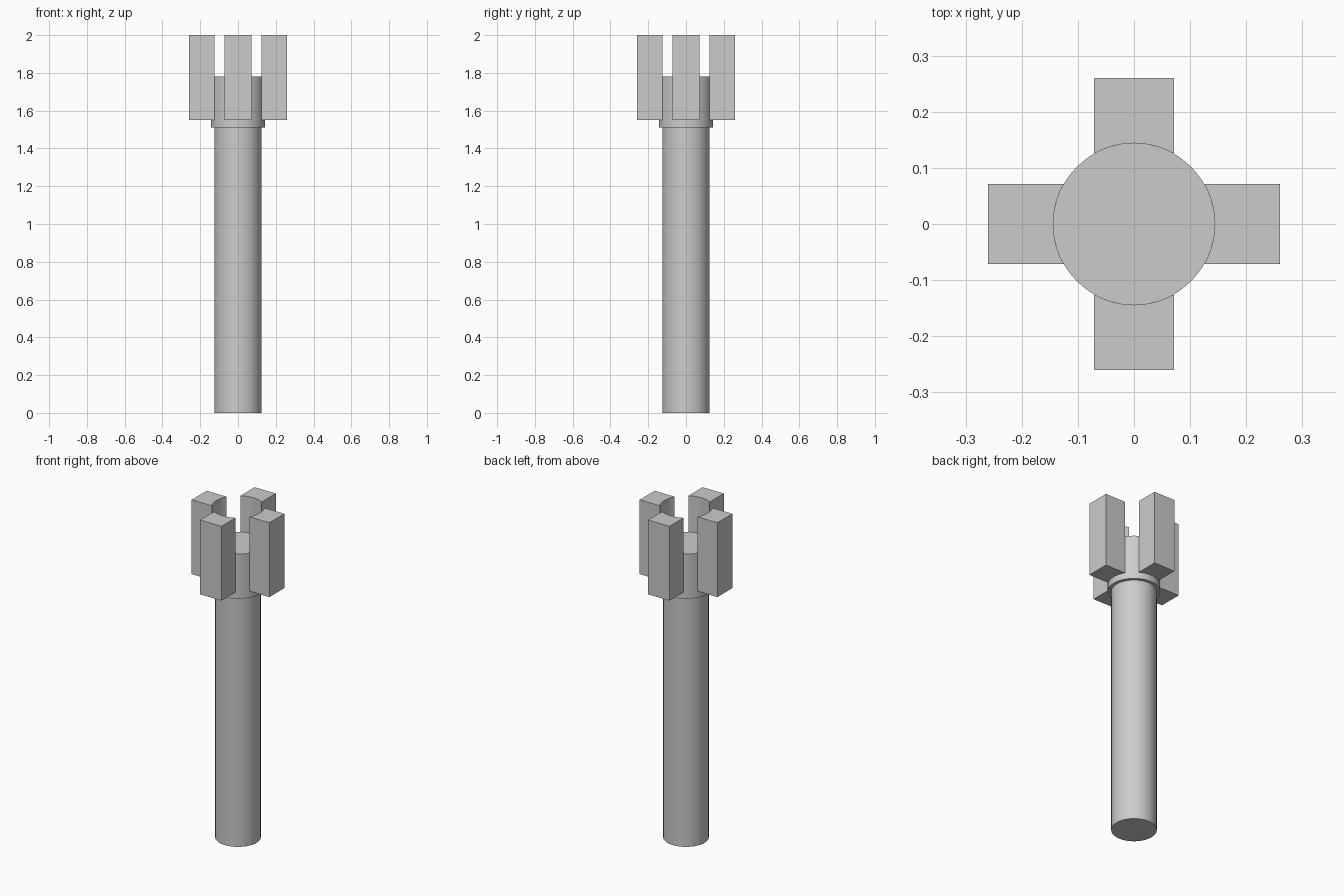
import bpy, bmesh, math
from mathutils import Matrix

cube = bpy.data.objects.get("Cube")
if cube:
    bpy.data.objects.remove(cube, do_unlink=True)

SHAFT_R, HUB_R = 0.125, 0.144
HALF_W, REACH = 0.071, 0.26
HUB_Z, JAW_Z, HUB_TOP, TOP = 1.51, 1.55, 1.78, 2.0

grey = bpy.data.materials.new("light grey")
grey.use_nodes = True
colour = (0.6, 0.6, 0.6, 1)
grey.diffuse_color = colour
grey.node_tree.nodes["Principled BSDF"].inputs["Base Color"].default_value = colour


def extrude_outline(name, outline, z0, z1, turn=0.0):
    """Raise a flat outline into a solid prism, turned about the z axis."""
    bm = bmesh.new()
    base = bm.faces.new([bm.verts.new((x, y, z0)) for x, y in outline])
    raised = bmesh.ops.extrude_face_region(bm, geom=[base], use_keep_orig=True)
    top = [v for v in raised["geom"] if isinstance(v, bmesh.types.BMVert)]
    bmesh.ops.translate(bm, verts=top, vec=(0, 0, z1 - z0))
    bmesh.ops.recalc_face_normals(bm, faces=bm.faces)
    bm.transform(Matrix.Rotation(turn, 4, "Z"))
    mesh = bpy.data.meshes.new(name)
    bm.to_mesh(mesh)
    bm.free()
    mesh.materials.append(grey)
    obj = bpy.data.objects.new(name, mesh)
    bpy.context.collection.objects.link(obj)
    bpy.ops.object.select_all(action="DESELECT")
    obj.select_set(True)
    bpy.context.view_layer.objects.active = obj
    bpy.ops.object.shade_smooth_by_angle(angle=math.radians(30))
    return obj


def arc(radius, start, end, steps):
    angles = [start + (end - start) * i / steps for i in range(steps + 1)]
    return [(radius * math.cos(a), radius * math.sin(a)) for a in angles]


def circle(radius):
    return arc(radius, 0, math.tau, 64)[:-1]


# Round shaft and the slightly wider hub on top of it
extrude_outline("shaft", circle(SHAFT_R), 0, HUB_Z)
extrude_outline("hub", circle(HUB_R), HUB_Z, HUB_TOP)

# Four jaws whose hollow inner faces hug the hub
half = math.asin(HALF_W / HUB_R)
jaw = [(REACH, -HALF_W), (REACH, HALF_W)] + arc(HUB_R, half, -half, 12)
for i, side in enumerate(("left", "back", "right", "front")):
    extrude_outline(side + "_jaw", jaw, JAW_Z, TOP, i * math.pi / 2)
